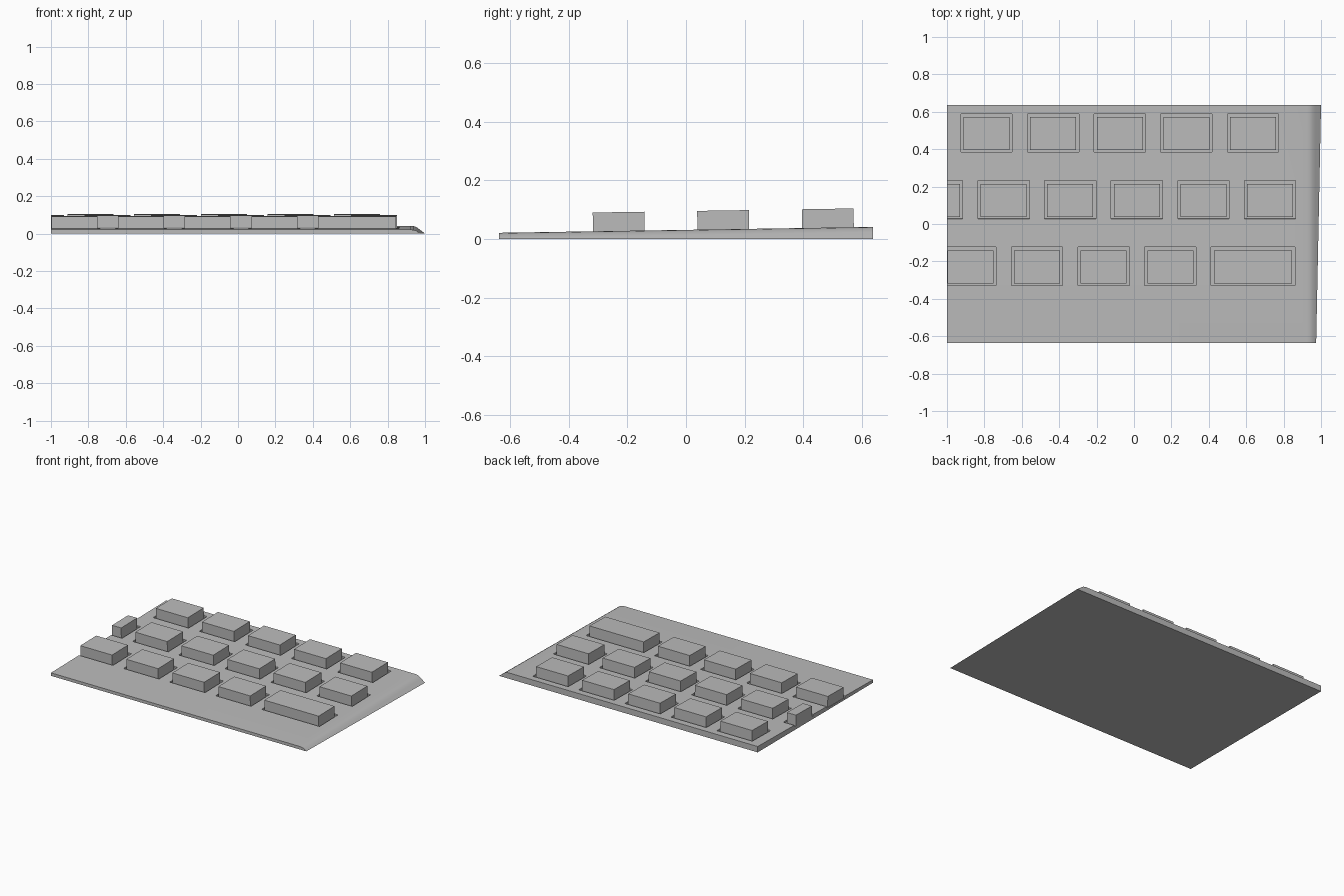
import bpy
import bmesh
import math
from mathutils import Matrix

cube = bpy.data.objects.get("Cube")
if cube:
    bpy.data.objects.remove(cube, do_unlink=True)

LEFT, HALF_DEPTH = -1.0, 0.637
FRONT_Z, BACK_Z = 0.021, 0.041
SLOPE = (BACK_Z - FRONT_Z) / (2 * HALF_DEPTH)
PITCH, KEY_W, KEY_D, GAP = 0.356, 0.274, 0.204, 0.014
KEY_H, POCKET = 0.064, 0.012

grey = bpy.data.materials.new("light grey plastic")
grey.use_nodes = True
colour = (0.5, 0.5, 0.5, 1)
grey.diffuse_color = colour
grey.node_tree.nodes["Principled BSDF"].inputs["Base Color"].default_value = colour


def surface(y):
    return FRONT_Z + (y + HALF_DEPTH) * SLOPE


def add_object(name, bm):
    bmesh.ops.recalc_face_normals(bm, faces=bm.faces)
    mesh = bpy.data.meshes.new(name)
    bm.to_mesh(mesh)
    bm.free()
    mesh.materials.append(grey)
    obj = bpy.data.objects.new(name, mesh)
    bpy.context.collection.objects.link(obj)
    return obj


def add_box(bm, x0, x1, y, depth, low, high):
    """Box tilted with the deck, between two heights measured from its surface."""
    mat = (Matrix.Translation(((x0 + x1) / 2, y, surface(y)))
           @ Matrix.Rotation(math.atan(SLOPE), 4, "X")
           @ Matrix.Translation((0, 0, (low + high) / 2))
           @ Matrix.Diagonal((x1 - x0, depth, high - low, 1)))
    bmesh.ops.create_cube(bm, size=1, matrix=mat)


# Sloping deck: rounded edge profile swept back and up, then trimmed at the floor
bm = bmesh.new()
profile = [(LEFT, -0.06), (LEFT, 0), (0.925, 0), (0.94, -0.002),
           (0.953, -0.006), (0.97, -0.018), (1.0, -BACK_Z), (1.02, -0.06)]
face = bm.faces.new([bm.verts.new((x, -HALF_DEPTH, FRONT_Z + z)) for x, z in profile])
swept = bmesh.ops.extrude_face_region(bm, geom=[face])["geom"]
bmesh.ops.translate(bm, verts=[v for v in swept if isinstance(v, bmesh.types.BMVert)],
                    vec=(0, 2 * HALF_DEPTH, BACK_Z - FRONT_Z))
cut = bmesh.ops.bisect_plane(bm, geom=bm.verts[:] + bm.edges[:] + bm.faces[:],
                             plane_co=(0, 0, 0), plane_no=(0, 0, 1), clear_inner=True)
bmesh.ops.holes_fill(bm, edges=[e for e in bm.edges if e.is_boundary])
deck = add_object("deck", bm)

# Key openings: row centre, left side of each opening, width of the last one
rows = [("back", 0.487, [-0.925 + PITCH * i for i in range(5)], KEY_W),
        ("middle", 0.13, [-1.19 + PITCH * i for i in range(6)], KEY_W),
        ("front", -0.226, [-1.011 + PITCH * i for i in range(5)], 0.447)]
pockets = bmesh.new()
for row, y, starts, last_width in rows:
    for i, x0 in enumerate(starts):
        x1 = x0 + (last_width if i == len(starts) - 1 else KEY_W)
        add_box(pockets, x0 - (0.02 if x0 < LEFT else 0), x1, y, KEY_D, -POCKET, 0.02)
        bm = bmesh.new()
        add_box(bm, max(x0 + GAP, LEFT), x1 - GAP, y - 0.003, KEY_D - 2 * GAP,
                -POCKET, KEY_H)
        add_object(f"{row}_key_{i + 1}", bm)

# Cut the key pockets into the deck
cutter = add_object("pocket_cutter", pockets)
cutter.hide_render = True
mod = deck.modifiers.new("pockets", "BOOLEAN")
mod.operation, mod.solver, mod.object = "DIFFERENCE", "EXACT", cutter
bpy.ops.object.select_all(action="DESELECT")
bpy.context.view_layer.objects.active = deck
deck.select_set(True)
bpy.ops.object.modifier_apply(modifier=mod.name)
bpy.data.objects.remove(cutter, do_unlink=True)
bpy.ops.object.shade_smooth_by_angle(angle=math.radians(30))
